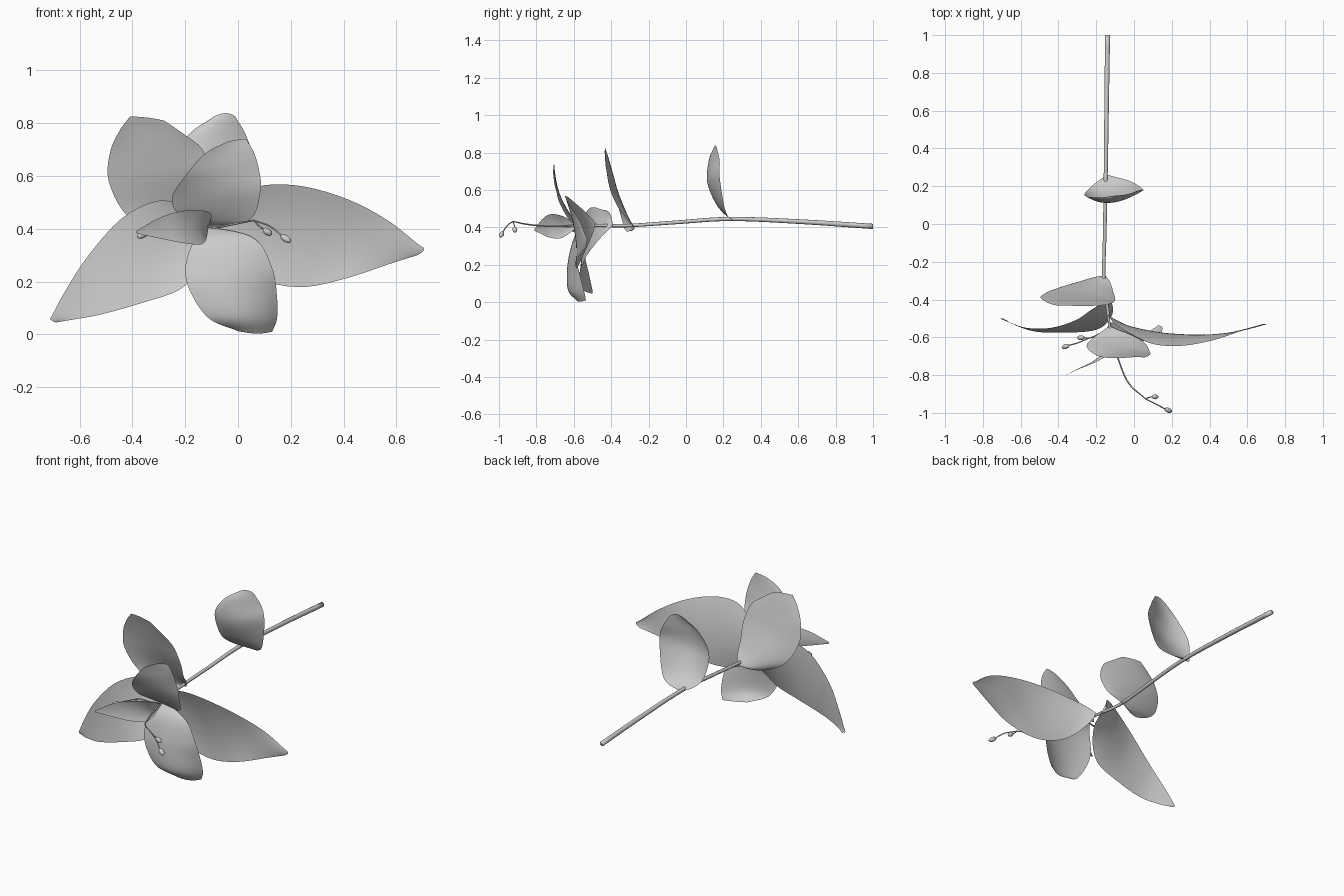
import bpy, bmesh
from mathutils import Vector, Matrix


def spline(pts, t):
    # Catmull-Rom through pts, t in 0..1
    n = len(pts) - 1
    i = min(int(t * n), n - 1)
    f = t * n - i
    b, c = pts[i], pts[i + 1]
    a = pts[i - 1] if i > 0 else b * 2 - c
    d = pts[i + 2] if i + 2 <= n else c * 2 - b
    return 0.5 * (2 * b + (c - a) * f + (2 * a - 5 * b + 4 * c - d) * f * f
                  + (3 * b - a - 3 * c + d) * f ** 3)


def finish(name, bm):
    me = bpy.data.meshes.new(name)
    bm.to_mesh(me)
    bm.free()
    for p in me.polygons:
        p.use_smooth = True
    ob = bpy.data.objects.new(name, me)
    bpy.context.collection.objects.link(ob)
    return ob


def petal(name, base, rows, nu=28, nv=14):
    # thin sheet: each row is (edge, middle, other edge), starting from a base point
    cols = [[Vector(base)] + [Vector(r[k]) for r in rows] for k in range(3)]
    bm = bmesh.new()
    grid = []
    for i in range(nu + 1):
        l, m, r = (spline(c, i / nu) for c in cols)
        line = []
        for j in range(nv + 1):
            s = 2 * j / nv - 1
            line.append(bm.verts.new(l * (s * (s - 1) / 2) + m * (1 - s * s)
                                     + r * (s * (s + 1) / 2)))
        grid.append(line)
    for a, b in zip(grid, grid[1:]):
        for j in range(nv):
            bm.faces.new((a[j], a[j + 1], b[j + 1], b[j]))
    bmesh.ops.remove_doubles(bm, verts=bm.verts, dist=0.0005)
    return finish(name, bm)


def tube(name, pts, radii, steps=24, sides=10):
    pts = [Vector(p) for p in pts]
    rad = [Vector((r, 0, 0)) for r in radii]
    path = [spline(pts, i / steps) for i in range(steps + 1)]
    bm = bmesh.new()
    rings = []
    for i, p in enumerate(path):
        d = path[min(i + 1, steps)] - path[max(i - 1, 0)]
        r = spline(rad, i / steps).x
        mat = Matrix.Translation(p) @ d.to_track_quat('Z', 'Y').to_matrix().to_4x4()
        ring = bmesh.ops.create_circle(bm, segments=sides, radius=r, matrix=mat,
                                       cap_ends=i in (0, steps))
        rings.append(ring['verts'])
    for a, b in zip(rings, rings[1:]):
        for j in range(sides):
            k = (j + 1) % sides
            bm.faces.new((a[j], a[k], b[k], b[j]))
    bmesh.ops.recalc_face_normals(bm, faces=bm.faces)
    return finish(name, bm)


def anther(name, start, end):
    # small pod lying along the end of its filament
    a, b = Vector(start), Vector(end)
    d = b - a
    bm = bmesh.new()
    mat = (Matrix.Translation((a + b) / 2) @ d.to_track_quat('Z', 'Y').to_matrix().to_4x4()
           @ Matrix.Diagonal((0.013, 0.013, d.length / 2, 1)))
    bmesh.ops.create_uvsphere(bm, u_segments=12, v_segments=8, radius=1, matrix=mat)
    return finish(name, bm)


# Stem
tube("stem", [(-.14, 1, .405), (-.145, .62, .43), (-.15, .24, .445), (-.155, -.05, .427),
              (-.16, -.3, .41), (-.14, -.45, .41), (-.125, -.58, .41)],
     [.014, .0125, .011, .01, .009, .008, .005], steps=40)

# Leaves on the stem
petal("rear_leaf", (-.14, .26, .44), [
    ((-.20, .22, .46), (-.14, .225, .455), (-.03, .23, .452)),
    ((-.245, .18, .515), (-.13, .165, .52), (.02, .205, .51)),
    ((-.26, .15, .65), (-.12, .115, .64), (.05, .18, .67)),
    ((-.19, .14, .755), (-.10, .125, .76), (.03, .18, .755)),
    ((-.10, .15, .82), (-.05, .155, .838), (-.01, .165, .825))])
petal("upper_left_leaf", (-.15, -.275, .395), [
    ((-.28, -.32, .38), (-.20, -.28, .40), (-.125, -.31, .44)),
    ((-.42, -.345, .45), (-.24, -.31, .46), (-.11, -.36, .50)),
    ((-.49, -.38, .58), (-.29, -.36, .58), (-.10, -.405, .60)),
    ((-.485, -.40, .69), (-.32, -.39, .68), (-.135, -.425, .70)),
    ((-.45, -.42, .77), (-.34, -.415, .77), (-.20, -.432, .755)),
    ((-.41, -.432, .825), (-.35, -.432, .822), (-.28, -.435, .81))])

# Flower petals
petal("upper_petal", (-.13, -.54, .41), [
    ((-.225, -.61, .455), (-.09, -.59, .43), (.04, -.615, .43)),
    ((-.25, -.65, .52), (-.08, -.65, .52), (.085, -.68, .54)),
    ((-.20, -.695, .60), (-.06, -.685, .61), (.08, -.695, .62)),
    ((-.125, -.71, .685), (-.03, -.70, .69), (.06, -.705, .69)),
    ((-.04, -.708, .73), (0, -.705, .738), (.03, -.705, .74))])
petal("right_petal", (-.14, -.48, .42), [
    ((-.10, -.53, .475), (-.11, -.505, .41), (-.09, -.51, .34)),
    ((-.02, -.58, .52), (-.04, -.54, .40), (0, -.55, .25)),
    ((.10, -.635, .565), (.12, -.58, .38), (.12, -.575, .195)),
    ((.25, -.645, .56), (.27, -.595, .37), (.26, -.585, .18)),
    ((.42, -.615, .51), (.43, -.585, .36), (.42, -.59, .215)),
    ((.57, -.565, .43), (.57, -.565, .345), (.57, -.56, .265)),
    ((.69, -.53, .335), (.705, -.53, .32), (.68, -.53, .30))])
petal("left_petal", (-.13, -.39, .41), [
    ((-.15, -.41, .48), (-.13, -.41, .42), (-.11, -.46, .34)),
    ((-.22, -.45, .495), (-.19, -.47, .38), (-.15, -.53, .25)),
    ((-.31, -.51, .505), (-.28, -.52, .33), (-.22, -.565, .17)),
    ((-.44, -.55, .44), (-.41, -.555, .275), (-.36, -.575, .12)),
    ((-.57, -.55, .295), (-.55, -.555, .185), (-.52, -.57, .075)),
    ((-.66, -.52, .155), (-.65, -.525, .105), (-.63, -.535, .055)),
    ((-.708, -.50, .065), (-.71, -.50, .055), (-.69, -.50, .045))])
petal("lower_petal", (-.12, -.52, .41), [
    ((-.17, -.58, .35), (-.06, -.59, .36), (.06, -.58, .365)),
    ((-.20, -.605, .25), (-.03, -.625, .25), (.13, -.59, .25)),
    ((-.18, -.62, .16), (0, -.632, .15), (.148, -.565, .14)),
    ((-.11, -.62, .06), (.03, -.62, .06), (.148, -.545, .06)),
    ((0, -.585, .012), (.07, -.57, .003), (.13, -.535, .01))])
petal("small_front_petal", (-.11, -.57, .41), [
    ((-.105, -.66, .46), (-.13, -.65, .40), (-.13, -.66, .345)),
    ((-.19, -.725, .47), (-.21, -.722, .41), (-.20, -.725, .345)),
    ((-.29, -.767, .445), (-.30, -.768, .40), (-.29, -.767, .362)),
    ((-.385, -.81, .392), (-.385, -.81, .387), (-.385, -.81, .382))])

# Stamens: forked filaments, each with two anthers
thin = [.005, .004, .004, .003]
tube("right_filament", [(-.125, -.57, .41), (-.085, -.71, .405), (-.03, -.84, .415),
                        (.06, -.925, .432)], thin, sides=8)
tube("right_branch_short", [(.06, -.925, .432), (.08, -.918, .41), (.095, -.915, .4)],
     [.003] * 3, 8, 8)
tube("right_branch_long", [(.06, -.925, .432), (.12, -.955, .41), (.165, -.98, .375)],
     [.003] * 3, 8, 8)
anther("right_anther_short", (.095, -.916, .4), (.128, -.914, .377))
anther("right_anther_long", (.162, -.978, .375), (.2, -.994, .35))
tube("left_filament", [(-.125, -.55, .41), (-.17, -.575, .41), (-.21, -.595, .42),
                       (-.24, -.605, .425)], thin, sides=8)
tube("left_branch_short", [(-.24, -.605, .425), (-.255, -.603, .41), (-.265, -.602, .4)],
     [.003] * 3, 8, 8)
tube("left_branch_long", [(-.24, -.605, .425), (-.3, -.63, .405), (-.345, -.642, .385)],
     [.003] * 3, 8, 8)
anther("left_anther_short", (-.262, -.602, .4), (-.3, -.602, .382))
anther("left_anther_long", (-.342, -.642, .386), (-.382, -.655, .368))
